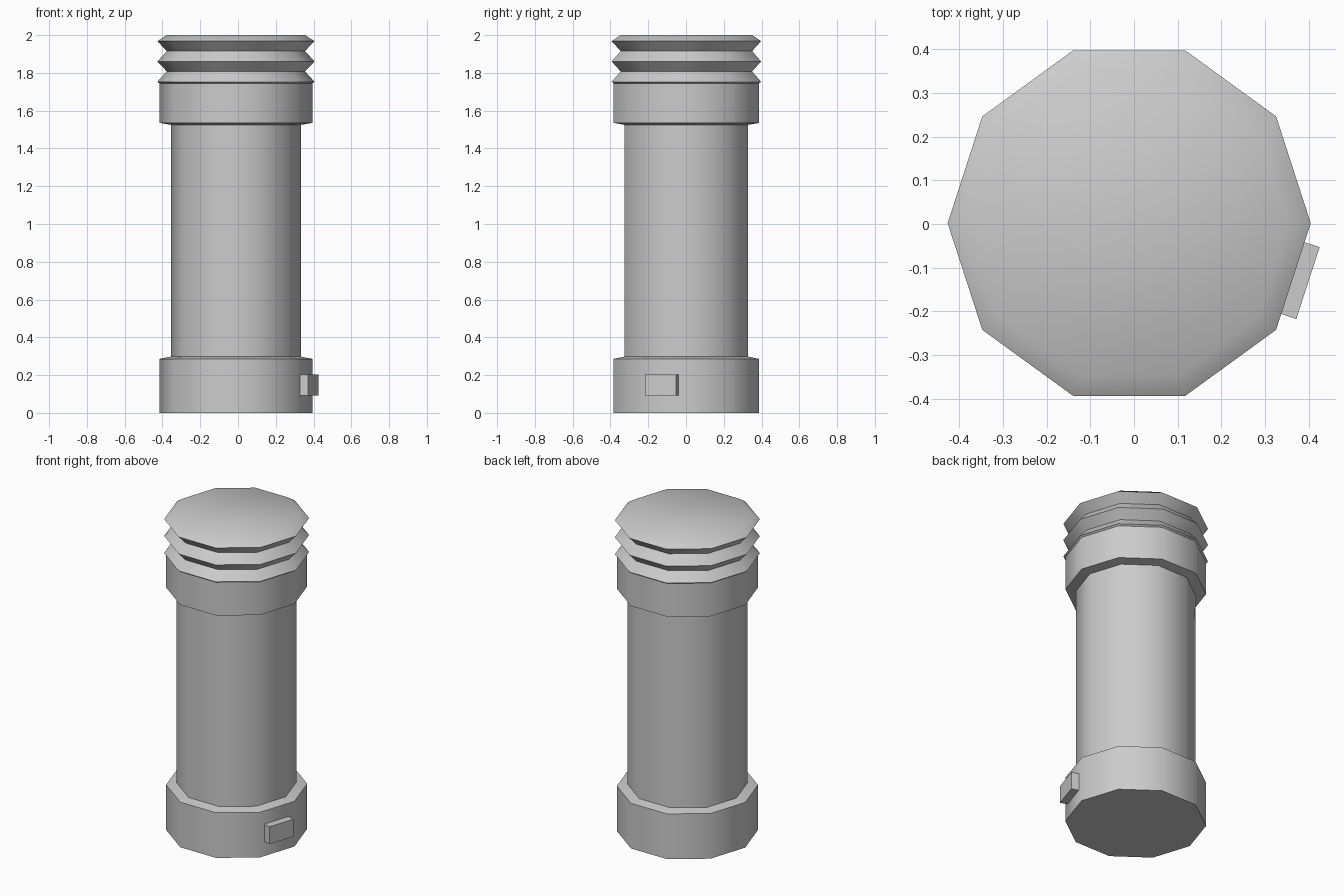
import bpy, bmesh
from math import radians, cos, sin, tau

if "Cube" in bpy.data.objects:
    bpy.data.objects.remove(bpy.data.objects["Cube"])

SIDES = 10
CX, CY = -0.011, 0.002


def finish(name, bm):
    bmesh.ops.recalc_face_normals(bm, faces=bm.faces)
    mesh = bpy.data.meshes.new(name)
    bm.to_mesh(mesh)
    bm.free()
    obj = bpy.data.objects.new(name, mesh)
    bpy.context.collection.objects.link(obj)
    return obj


def lathe(name, profile):
    """Ten-sided solid from (radius, height) pairs, capped at both ends."""
    bm = bmesh.new()
    rings = [[bm.verts.new((CX + r * cos(tau * i / SIDES),
                            CY + r * sin(tau * i / SIDES), z))
              for i in range(SIDES)] for r, z in profile]
    for low, high in zip(rings, rings[1:]):
        for i in range(SIDES):
            j = (i + 1) % SIDES
            bm.faces.new((low[i], low[j], high[j], high[i]))
    bm.faces.new(rings[0][::-1])
    bm.faces.new(rings[-1])
    obj = finish(name, bm)
    bpy.ops.object.select_all(action='DESELECT')
    obj.select_set(True)
    bpy.context.view_layer.objects.active = obj
    bpy.ops.object.shade_smooth_by_angle(angle=radians(37))
    return obj


# Canister: base collar, shaft, upper collar, ridged cap
BASE, SHAFT, RIDGE, GROOVE = 0.405, 0.344, 0.416, 0.366
profile = [(BASE, 0), (BASE, 0.286), (SHAFT, 0.298),
           (SHAFT, 1.525), (BASE, 1.535), (BASE, 1.745)]
for k in range(3):
    z = 1.753 + k * 0.1075
    profile += [(RIDGE, z), (GROOVE, z + 0.055 if k < 2 else 2.0)]
lathe("canister_body", profile)

# Small button on the base collar, flush with one of the ten flats
bm = bmesh.new()
bmesh.ops.create_cube(bm, size=1)
bmesh.ops.scale(bm, vec=(0.07, 0.173, 0.11), verts=bm.verts)
button = finish("base_button", bm)
a = radians(-18)
d, t = 0.397, -0.004
button.location = (CX + d * cos(a) - t * sin(a), CY + d * sin(a) + t * cos(a), 0.147)
button.rotation_euler.z = a
